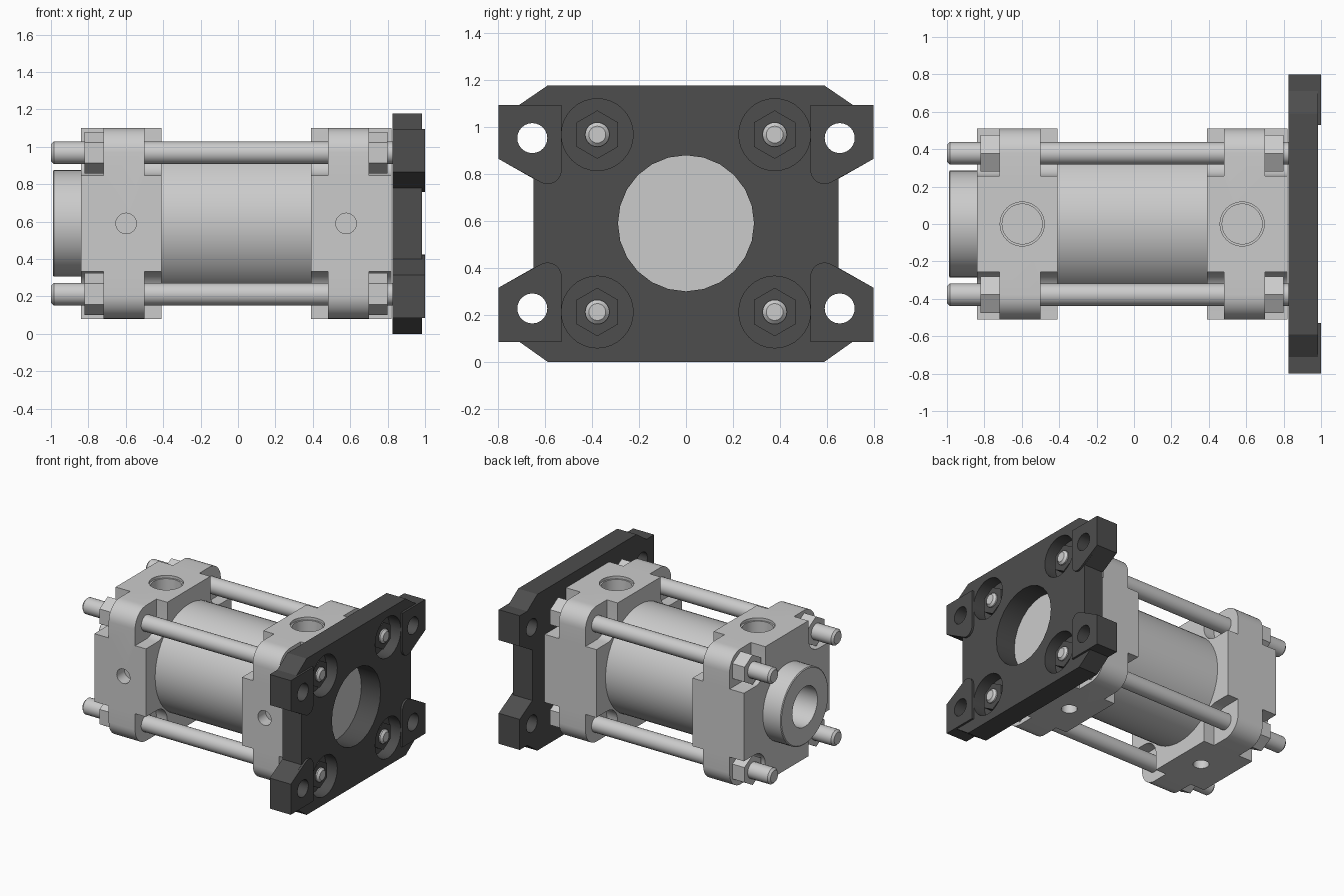
import bpy, bmesh, math
from mathutils import Matrix, Vector

if "Cube" in bpy.data.objects:
    bpy.data.objects.remove(bpy.data.objects["Cube"])

CZ = 0.59      # height of the cylinder axis
RY = 0.378     # tie rod offset from the axis
dark = bpy.data.materials.new("dark_plate")
dark.diffuse_color = (0.075, 0.075, 0.075, 1)
dark.use_nodes = True
dark.node_tree.nodes["Principled BSDF"].inputs["Base Color"].default_value = dark.diffuse_color


def make(name, bm):
    bmesh.ops.recalc_face_normals(bm, faces=bm.faces)
    me = bpy.data.meshes.new(name)
    bm.to_mesh(me)
    bm.free()
    ob = bpy.data.objects.new(name, me)
    bpy.context.collection.objects.link(ob)
    return ob


def prism(name, pts, x0, x1):
    """Extrude a (y, z) outline along x."""
    bm = bmesh.new()
    f = bm.faces.new([bm.verts.new((x0, y, z)) for y, z in pts])
    r = bmesh.ops.extrude_face_region(bm, geom=[f])
    vs = [v for v in r["geom"] if isinstance(v, bmesh.types.BMVert)]
    bmesh.ops.translate(bm, vec=(x1 - x0, 0, 0), verts=vs)
    return make(name, bm)


def lathe(name, prof, y, z, n=40, start=0.0):
    """Solid of revolution along x from (x, radius) pairs."""
    bm = bmesh.new()
    rings = [[bm.verts.new((x, y + r * math.sin(start + 2 * math.pi * i / n),
                            z + r * math.cos(start + 2 * math.pi * i / n)))
              for i in range(n)] for x, r in prof]
    for a, b in zip(rings, rings[1:]):
        for i in range(n):
            bm.faces.new((a[i], a[(i + 1) % n], b[(i + 1) % n], b[i]))
    bm.faces.new(rings[0])
    bm.faces.new(rings[-1])
    return make(name, bm)


def rod(name, p0, p1, r, n=32):
    """Plain cylinder between two points."""
    p0, p1 = Vector(p0), Vector(p1)
    d = p1 - p0
    m = Matrix.Translation((p0 + p1) / 2) @ d.to_track_quat('Z', 'Y').to_matrix().to_4x4()
    bm = bmesh.new()
    bmesh.ops.create_cone(bm, cap_ends=True, segments=n, radius1=r, radius2=r,
                          depth=d.length, matrix=m)
    return make(name, bm)


def cut(ob, cutters):
    for c in cutters:
        mod = ob.modifiers.new("cut", 'BOOLEAN')
        mod.operation, mod.solver, mod.object = 'DIFFERENCE', 'EXACT', c
        bpy.context.view_layer.objects.active = ob
        bpy.ops.object.modifier_apply(modifier=mod.name)
        bpy.data.objects.remove(c)


def arc(cy, cz, r, a0, a1, n=10):
    return [(cy + r * math.cos(math.radians(a0 + (a1 - a0) * i / n)),
             cz + r * math.sin(math.radians(a0 + (a1 - a0) * i / n))) for i in range(n + 1)]


corners = [(sy, sz) for sy in (-1, 1) for sz in (-1, 1)]

# End blocks: rounded square with corner pockets around the tie rods and ports
square = []
for sy, sz, a in ((1, 1, 0), (-1, 1, 90), (-1, -1, 180), (1, -1, 270)):
    square += arc(sy * RY, CZ + sz * RY, 0.132, a, a + 90)
pocket = arc(RY, RY, 0.122, 180, 270) + [(0.7, RY - 0.122), (0.7, 0.7), (RY - 0.122, 0.7)]
blocks = []
for label, s in (("rear", -1), ("front", 1)):
    X = lambda d: -0.01 + s * d
    block = prism(label + "_end_block", square, X(0.40), X(0.83))
    cutters = []
    for sy, sz in corners:
        pts = [(sy * y, CZ + sz * z) for y, z in pocket]
        cutters += [prism("cut", pts, X(0.71), X(0.95)), prism("cut", pts, X(0.30), X(0.49))]
    px = X(0.588)
    cutters += [rod("cut", (px, 0, 1.08), (px, 0, 1.2), 0.118),
                rod("cut", (px, 0, 0.88), (px, 0, 1.15), 0.107),
                rod("cut", (px, -0.6, CZ), (px, -0.42, CZ), 0.055, 24),
                rod("cut", (px, 0, 0.0), (px, 0, 0.17), 0.055, 24)]
    cut(block, cutters)
    blocks.append(block)

# Rear collar with the bore running on into the rear block
bore = lambda: rod("cut", (-1.1, 0, CZ), (-0.5, 0, CZ), 0.15)
collar = lathe("rear_collar", [(-0.84, 0.285), (-0.985, 0.285), (-0.99, 0.278)], 0, CZ, 48)
cut(collar, [bore()])
cut(blocks[0], [bore()])

# Barrel
barrel = lathe("barrel", [(-0.42, 0.40), (0.40, 0.40)], 0, CZ, 64)
smooth = blocks + [collar, barrel]

# Mounting plate
half = [(0.59, 1.177), (0.71, 1.095), (0.8, 1.095), (0.8, 0.865), (0.65, 0.78)]
right = half + [(y, 2 * CZ - z) for y, z in reversed(half)]
right = [(y, max(z, 0.0) if z > 0.01 else 0.0) for y, z in right]
plate = prism("mounting_plate", right + [(-y, z) for y, z in reversed(right)], 0.825, 0.985)
cutters = [rod("cut", (0.7, 0, CZ), (1.1, 0, CZ), 0.29, 24)]
bolt_hole = lambda sy, sz: rod("cut", (0.7, sy * 0.655, CZ + sz * 0.363),
                               (1.1, sy * 0.655, CZ + sz * 0.363), 0.064, 24)
for sy, sz in corners:
    y, z = sy * RY, CZ + sz * RY
    cutters += [bolt_hole(sy, sz), rod("cut", (0.89, y, z), (1.1, y, z), 0.153)]
cut(plate, cutters)
smooth.append(plate)
plate.data.materials.clear()
plate.data.materials.append(dark)

# Raised corner pads, tie rods and nuts
pad_pts = [(0.8, 0.505), (0.53, 0.505)] + arc(0.59, 0.227, 0.06, 180, 300, 8) + [(0.8, 0.275)]
for i, (sy, sz) in enumerate(corners):
    pad = prism(f"corner_pad_{i}", [(sy * y, CZ + sz * z) for y, z in pad_pts], 0.985, 1.0)
    cut(pad, [bolt_hole(sy, sz)])
    pad.data.materials.clear()
    pad.data.materials.append(dark)
    y, z = sy * RY, CZ + sz * RY
    tie = lathe(f"tie_rod_{i}", [(-1.0, 0.045), (-0.985, 0.06), (0.89, 0.06), (0.89, 0.052),
                                 (0.955, 0.052), (0.97, 0.036)], y, z, 24)
    for label, a, b in (("rear", -0.72, -0.82), ("front", 0.70, 0.80), ("plate", 0.89, 0.945)):
        r = 0.103 if label == "plate" else 0.112
        nut = lathe(f"{label}_nut_{i}", [(a, r), (b, r)], y, z, 6)
        if label == "plate":
            nut.data.materials.append(dark)
    smooth += [pad, tie]

# Smooth round surfaces, keep edges sharp
for ob in smooth:
    bpy.ops.object.select_all(action='DESELECT')
    ob.select_set(True)
    bpy.context.view_layer.objects.active = ob
    bpy.ops.object.shade_smooth_by_angle(angle=math.radians(30))
